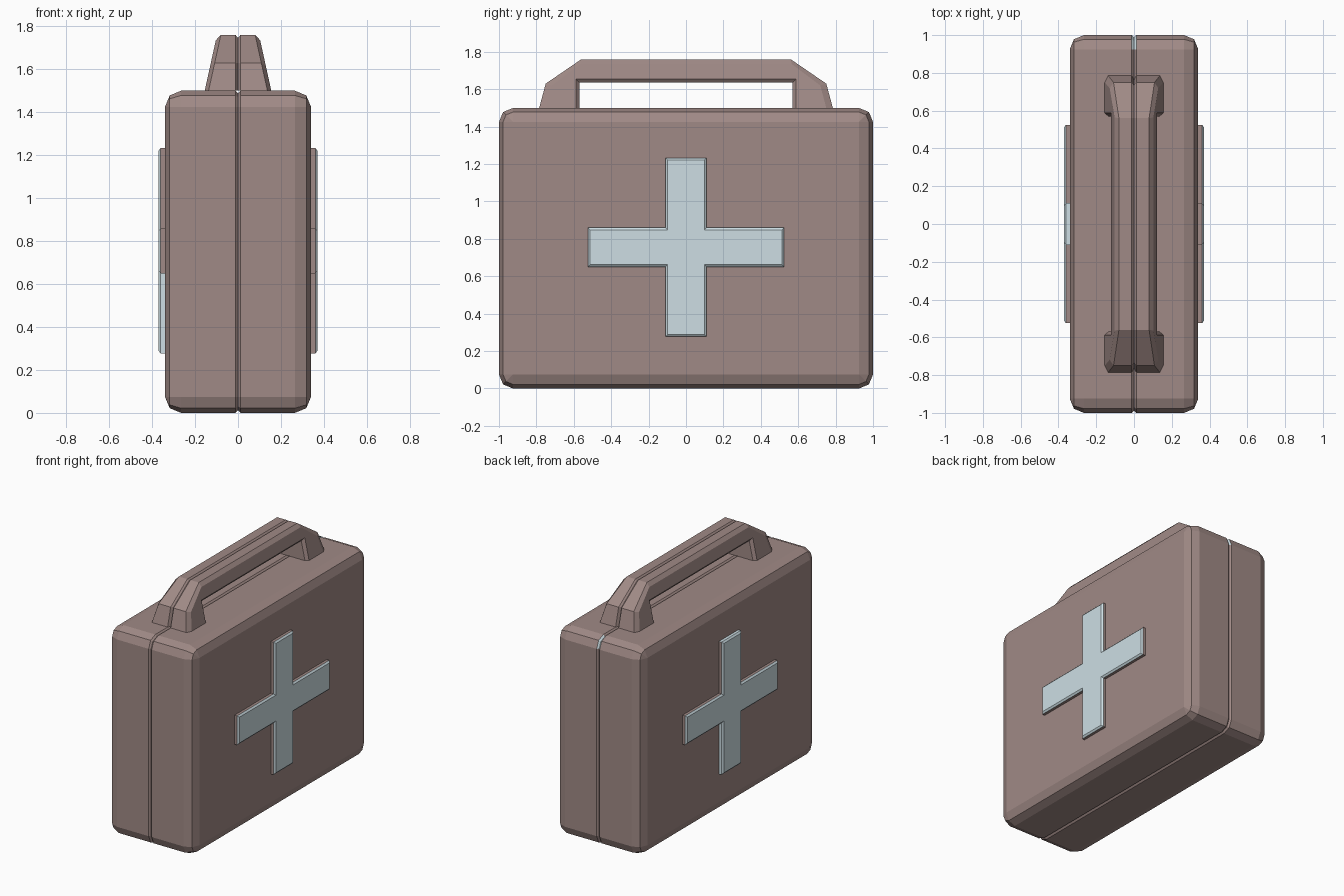
import bpy, bmesh, math

if "Cube" in bpy.data.objects:
    bpy.data.objects.remove(bpy.data.objects["Cube"])


def material(name, rgb):
    m = bpy.data.materials.new(name)
    m.diffuse_color = (*rgb, 1.0)
    m.use_nodes = True
    m.node_tree.nodes["Principled BSDF"].inputs["Base Color"].default_value = m.diffuse_color
    return m


brown = material("dusty brown", (0.352, 0.254, 0.238))
pale = material("pale blue grey", (0.61, 0.73, 0.775))


def loft(name, rings, rule=None):
    """Skin a list of equal-length closed rings, cap both ends, colour by rule."""
    bm = bmesh.new()
    loops = [[bm.verts.new(p) for p in ring] for ring in rings]
    n = len(loops[0])
    for a, b in zip(loops, loops[1:]):
        for i in range(n):
            j = (i + 1) % n
            bm.faces.new((a[i], a[j], b[j], b[i]))
    bm.faces.new(loops[0])
    bm.faces.new(loops[-1])
    bmesh.ops.remove_doubles(bm, verts=bm.verts, dist=0.0005)
    bmesh.ops.recalc_face_normals(bm, faces=bm.faces)
    for f in bm.faces:
        if rule and rule(f.calc_center_median(), f.normal):
            f.material_index = 1
    me = bpy.data.meshes.new(name)
    bm.to_mesh(me)
    bm.free()
    me.materials.append(brown)
    me.materials.append(pale)
    ob = bpy.data.objects.new(name, me)
    bpy.context.collection.objects.link(ob)
    return ob


# Case body: rounded rectangles stacked along x, with a seam groove at x = 0
R = 0.075


def rounded_rect(x, inset):
    r = R - inset
    pts = []
    for q, (sy, sz) in enumerate([(1, 1), (-1, 1), (-1, -1), (1, -1)]):
        for k in range(3):
            t = math.radians(q * 90 + k * 45)
            pts.append((x, sy * (1 - R) + r * math.cos(t),
                        0.75 + sz * (0.75 - R) + r * math.sin(t)))
    return pts


half = [(0.012, 0), (0.265, 0), (0.318, 0.022), (0.34, R)]
stack = [(-x, i) for x, i in reversed(half)] + [(0, 0.012)] + half
loft("case_body", [rounded_rect(x, i) for x, i in stack],
     lambda c, n: abs(c.x) < 0.012 and c.y > 0.92 and c.z > 1.43)

# Handle: cross-sections swept over the arch (inner, inner side, outer side, outer)
stations = [
    ((0.57, 1.5), (0.588, 1.5), (0.75, 1.5), (0.785, 1.5)),
    ((0.57, 1.615), (0.588, 1.63), (0.718, 1.62), (0.75, 1.63)),
    ((0.57, 1.635), (0.588, 1.655), (0.565, 1.735), (0.56, 1.76)),
]


def width(z):
    return 0.155 - 0.22 * (z - 1.5)


def handle_ring(st, s):
    (iy, iz), (jy, jz), (py, pz), (oy, oz) = st
    side = [(width(iz) - 0.02, iy, iz), (width(jz), jy, jz), (width(pz), py, pz),
            (width(oz) - 0.018, oy, oz), (0.012, oy, oz)]
    gy, gz = oy + 0.1 * (iy - oy), oz + 0.1 * (iz - oz)
    ring = [(0, iy, iz)] + side + [(0, gy, gz)] + [(-x, y, z) for x, y, z in reversed(side)]
    return [(x, s * y, z) for x, y, z in ring]


loft("handle", [handle_ring(st, 1) for st in stations]
     + [handle_ring(st, -1) for st in reversed(stations)])


# Raised cross plates on both broad sides
def cross_ring(x, i):
    a, b, h, c = 0.525 - i, 0.11 - i, 0.478 - i, 0.105 - i
    quarter = [(a, c), (b, c), (b, h)]
    pts = quarter + [(-y, z) for y, z in reversed(quarter)]
    pts += [(-y, -z) for y, z in pts]
    return [(x, y, 0.755 + z) for y, z in pts]


def cross_rule(c, n):
    # pale front and chamfer; rim stays brown except part of the left plate
    if abs(n.x) > 0.1:
        return True
    return c.x < 0 and (c.z < 0.64 or c.z > 1.2)


for side, s in (("right", 1), ("left", -1)):
    loft(side + "_cross", [cross_ring(s * 0.335, 0), cross_ring(s * 0.36, 0),
                           cross_ring(s * 0.37, 0.012)], cross_rule)
